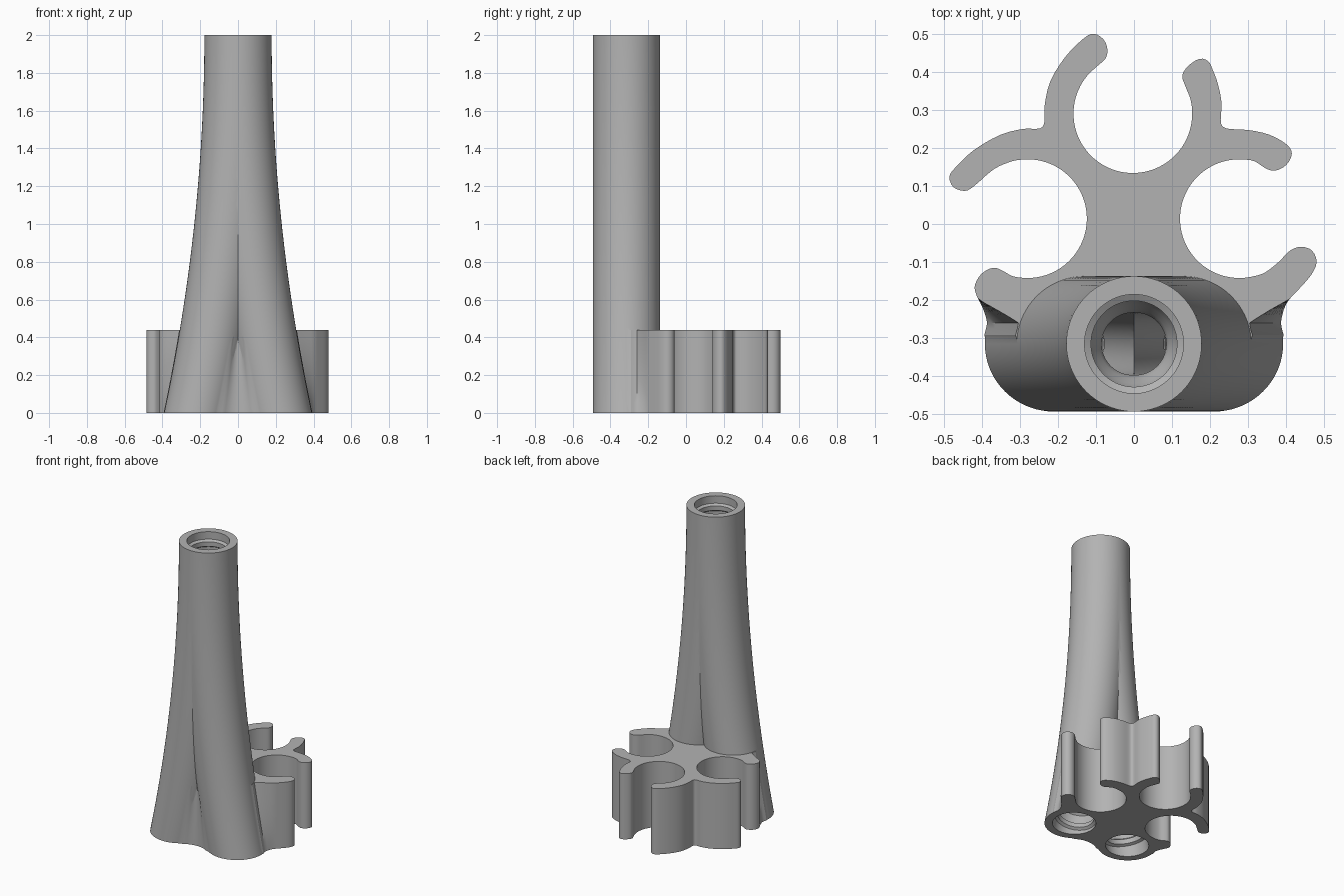
import bpy, bmesh, math
from mathutils import Matrix, Vector

if "Cube" in bpy.data.objects:
    bpy.data.objects.remove(bpy.data.objects["Cube"], do_unlink=True)

HEIGHT, SPREAD, AXIS_Y = 2.0, 0.21, -0.315
OUTER, BORE, BRACKET = 0.178, 0.082, 0.44

grey = bpy.data.materials.new("plain_grey")
grey.use_nodes = True
grey.diffuse_color = (0.45, 0.45, 0.45, 1)
grey.node_tree.nodes["Principled BSDF"].inputs["Base Color"].default_value = grey.diffuse_color


def offset(z):
    """Sideways distance of a leg's axis from the middle at height z."""
    return SPREAD * max(0, 1 - z / HEIGHT) ** 2


def loft(name, rings):
    """Closed solid skinned over a stack of equal rings."""
    bm = bmesh.new()
    loops = [[bm.verts.new(p) for p in ring] for ring in rings]
    n = len(loops[0])
    for low, high in zip(loops, loops[1:]):
        for i in range(n):
            j = (i + 1) % n
            bm.faces.new((low[i], low[j], high[j], high[i]))
    bm.faces.new(loops[0][::-1])
    bm.faces.new(loops[-1])
    bmesh.ops.recalc_face_normals(bm, faces=bm.faces)
    mesh = bpy.data.meshes.new(name)
    bm.to_mesh(mesh)
    bm.free()
    obj = bpy.data.objects.new(name, mesh)
    mesh.materials.append(grey)
    bpy.context.collection.objects.link(obj)
    return obj


def apply(obj, mod):
    bpy.context.view_layer.objects.active = obj
    bpy.ops.object.modifier_apply(modifier=mod.name)


def forked_tube(name, radius, heights):
    """One curved leg, cut at the middle plane and mirrored into a fork."""
    rings = []
    for z in heights:
        slope = SPREAD * max(0, 1 - z / HEIGHT)
        wide = radius * math.hypot(1, slope)
        rings.append([(offset(z) + wide * math.cos(a), AXIS_Y + radius * math.sin(a), z)
                      for a in (math.tau * i / 72 for i in range(72))])
    obj = loft(name, rings)
    mod = obj.modifiers.new("mirror", 'MIRROR')
    mod.use_bisect_axis[0] = True
    mod.merge_threshold = 0.0001
    apply(obj, mod)
    return obj


def combine(obj, other, operation):
    other.hide_render = True
    mod = obj.modifiers.new("join", 'BOOLEAN')
    mod.operation, mod.solver, mod.object = operation, 'EXACT', other
    apply(obj, mod)
    bpy.data.objects.remove(other, do_unlink=True)


def arc(x, y, r, start, end, n=20):
    angles = [math.radians(start + (end - start) * i / n) for i in range(n + 1)]
    return [(x + r * math.cos(a), y + r * math.sin(a)) for a in angles]


def smooth_ring(points, steps=3):
    """Catmull-Rom curve through a closed ring of points."""
    pts = [Vector(p) for p in points]
    n, out = len(pts), []
    for i in range(n):
        a, b, c, d = (pts[(i + k) % n] for k in (-1, 0, 1, 2))
        for s in range(steps):
            t = s / steps
            out.append(0.5 * (2 * b + (c - a) * t + (2 * a - 5 * b + 4 * c - d) * t * t
                              + (3 * b - a - 3 * c + d) * t ** 3))
    return out


# Bracket outline, anticlockwise from the valley between the legs
valley = [(-.11, -.463), (-.05, -.44), (0, -.432), (.05, -.44), (.11, -.463)]
right_wall = [(.21, -.44), (.3, -.38), (.388, -.31), (.386, -.26), (.4, -.21), (.43, -.175)]
right_low_arm = [(.465, -.135), (.48, -.1), (.468, -.07), (.44, -.06), (.41, -.07),
                 (.38, -.1), (.345, -.127)]
right_mid_arm = [(.345, .147), (.37, .14), (.4, .155), (.415, .185), (.4, .21),
                 (.355, .235), (.3, .247), (.25, .25), (.232, .258), (.228, .275)]
right_top_arm = [(.23, .32), (.22, .37), (.207, .405), (.195, .428), (.172, .434),
                 (.142, .415), (.127, .39), (.135, .362)]
left_top_arm = [(-.1, .412), (-.075, .435), (-.07, .46), (-.08, .485), (-.105, .5),
                (-.132, .488), (-.18, .44), (-.22, .375), (-.235, .31), (-.235, .272)]
left_mid_arm = [(-.242, .254), (-.26, .25), (-.29, .25), (-.35, .235), (-.42, .195),
                (-.468, .15), (-.485, .125), (-.475, .097), (-.445, .087), (-.42, .1),
                (-.37, .143)]
left_low_arm = [(-.345, -.123), (-.37, -.115), (-.4, -.13), (-.418, -.16), (-.415, -.185)]
left_wall = [(-.398, -.22), (-.386, -.26), (-.388, -.31), (-.3, -.38), (-.21, -.44)]

outline = smooth_ring(
    valley + right_wall + right_low_arm
    + arc(.277, .014, .156, -75, -285) + right_mid_arm + right_top_arm
    + arc(-.003, .29, .156, 15, -220) + left_top_arm + left_mid_arm
    + arc(-.28, .014, .156, 108, -105) + left_low_arm + left_wall)


def bracket_ring(z):
    """The outline at height z; its leg side leans in with the legs."""
    lean = SPREAD - offset(z)
    ring = []
    for x, y in outline:
        weight = max(0, min(1, (-.2 - y) / .06)) * min(1, abs(x) / .11)
        ring.append((x - math.copysign(weight * lean, x), y, z))
    return ring


# Forked tube joined to the clip bracket
stand = forked_tube("forked_tube_with_clips", OUTER, [HEIGHT * i / 40 for i in range(41)])
bracket = loft("clip_bracket", [bracket_ring(BRACKET * i / 8) for i in range(9)])
combine(stand, bracket, 'UNION')

# Curved bores through both legs
bore = forked_tube("bore_cutter", BORE, [-.05 + (HEIGHT + .1) * i / 42 for i in range(43)])
combine(stand, bore, 'DIFFERENCE')

# Stepped sockets at the three open ends: radius and distance along the axis
socket = [(.13, .04), (.13, -.05), (.113, -.06), (.113, -.09), (.128, -.1), (.128, -.16),
          (.113, -.17), (.104, -.195), (.092, -.215), (.084, -.24), (.078, -.27)]
tilt = math.pi - math.atan(SPREAD)
for x, z, angle in ((0, HEIGHT, 0), (SPREAD, 0, tilt), (-SPREAD, 0, -tilt)):
    place = Matrix.Translation((x, AXIS_Y, z)) @ Matrix.Rotation(angle, 4, 'Y')
    rings = [[place @ Vector((r * math.cos(a), r * math.sin(a), d))
              for a in (math.tau * (i + .5) / 64 for i in range(64))] for r, d in socket]
    combine(stand, loft("socket_cutter", rings), 'DIFFERENCE')

# Smooth shading with sharp rims
bpy.ops.object.select_all(action='DESELECT')
stand.select_set(True)
bpy.context.view_layer.objects.active = stand
bpy.ops.object.shade_smooth_by_angle(angle=math.radians(30))
